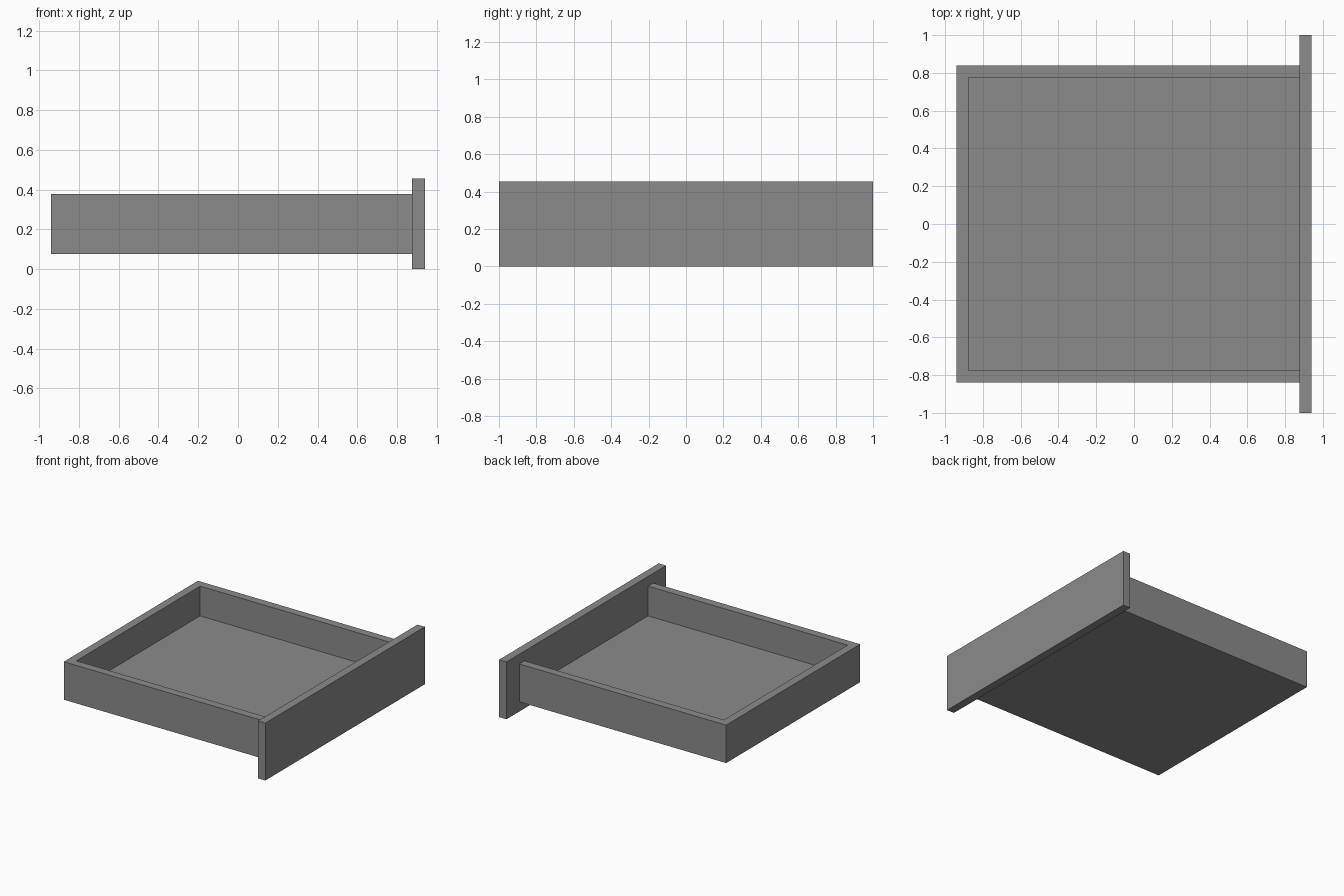
import bpy

default = bpy.data.objects.get("Cube")
if default:
    bpy.data.objects.remove(default, do_unlink=True)

GREY = (0.26, 0.26, 0.26, 1.0)
grey = bpy.data.materials.new("plain_grey")
grey.use_nodes = True
grey.diffuse_color = GREY
grey.node_tree.nodes["Principled BSDF"].inputs["Base Color"].default_value = GREY


def box(name, low, high):
    """Flat-shaded box spanning two opposite corners."""
    centre = [(a + b) / 2 for a, b in zip(low, high)]
    size = [b - a for a, b in zip(low, high)]
    bpy.ops.mesh.primitive_cube_add(size=1, location=centre)
    obj = bpy.context.object
    obj.name = obj.data.name = name
    obj.scale = size
    bpy.ops.object.transform_apply(location=True, rotation=False, scale=True)
    obj.data.materials.append(grey)
    return obj


# Shared dimensions
END = 0.94          # half length of the whole drawer
WALL = 0.065        # board thickness
HALF_WIDTH = 0.84   # half width of the tray
JOINT = END - WALL  # where the tray meets the front panel
BASE, RIM = 0.077, 0.378

# Tray: a solid block hollowed from above and open towards the panel
tray = box("drawer_tray", (-END, -HALF_WIDTH, BASE), (JOINT, HALF_WIDTH, RIM))
inner = HALF_WIDTH - WALL
cutter = box("tray_cutter", (-END + WALL, -inner, BASE + WALL), (END, inner, RIM + WALL))
cutter.hide_render = True

hollow = tray.modifiers.new("hollow", 'BOOLEAN')
hollow.operation = 'DIFFERENCE'
hollow.solver = 'EXACT'
hollow.object = cutter
bpy.context.view_layer.objects.active = tray
bpy.ops.object.modifier_apply(modifier=hollow.name)
bpy.data.objects.remove(cutter, do_unlink=True)

# Wide panel closing the open end
box("drawer_front_panel", (JOINT, -1, 0), (END, 1, 0.455))
